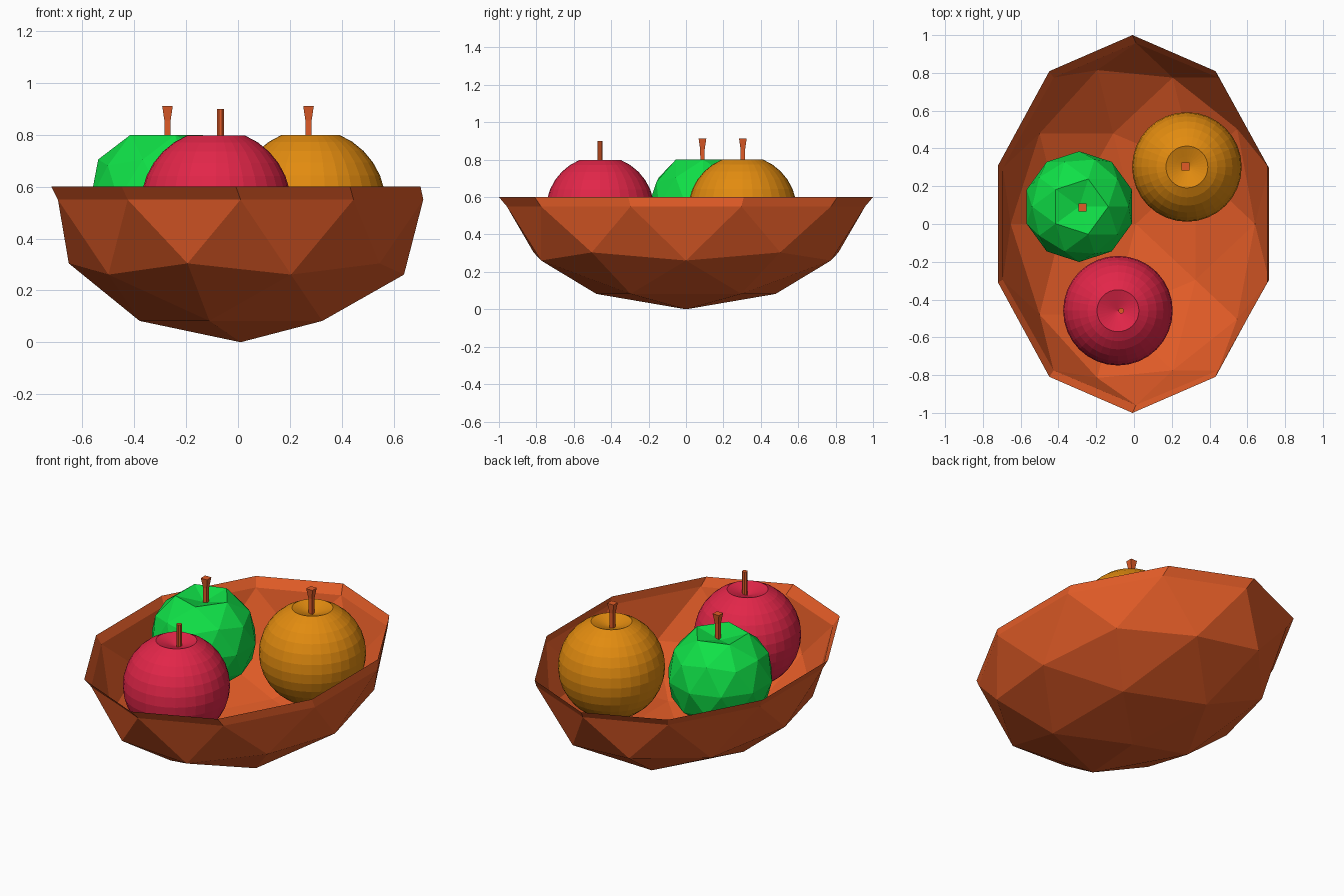
import bpy, bmesh, math
from mathutils import Vector

if "Cube" in bpy.data.objects:
    bpy.data.objects.remove(bpy.data.objects["Cube"])


def material(name, rgb):
    m = bpy.data.materials.new(name)
    m.diffuse_color = (*rgb, 1)
    m.use_nodes = True
    m.node_tree.nodes["Principled BSDF"].inputs["Base Color"].default_value = m.diffuse_color
    return m


WOOD = material("warm_brown", (0.75, 0.105, 0.02))
RED = material("apple_red", (0.76, 0.019, 0.066))
GREEN = material("apple_green", (0.005, 0.75, 0.063))
ORANGE = material("golden_orange", (0.76, 0.26, 0.005))


def finish(bm, name, mat):
    bmesh.ops.recalc_face_normals(bm, faces=bm.faces[:])
    me = bpy.data.meshes.new(name)
    bm.to_mesh(me)
    bm.free()
    me.materials.append(mat)
    ob = bpy.data.objects.new(name, me)
    bpy.context.collection.objects.link(ob)
    return ob


# Bowl: lower half of a faceted ball, open at the top, with a flared lip
def make_bowl():
    bm = bmesh.new()
    bmesh.ops.create_icosphere(bm, subdivisions=2, radius=1)
    bmesh.ops.delete(bm, geom=[v for v in bm.verts if v.co.z > 0.01], context='VERTS')
    edges = [e for e in bm.edges if e.is_boundary]
    ext = bmesh.ops.extrude_edge_only(bm, edges=edges)["geom"]
    lip = {g for g in ext if isinstance(g, bmesh.types.BMVert)}
    for v in bm.verts:
        x, y, z = v.co
        if v in lip:
            v.co = (x * 0.749 - 0.008, y, 0.60)
        else:
            v.co = (x * 0.741 + 0.01, y * 0.958, 0.55 + z * 0.55)
    finish(bm, "bowl", WOOD)


# Fruit: ball with the crown pushed inwards around the stem
def make_fruit(name, mat, centre, radius, faceted):
    bm = bmesh.new()
    if faceted:
        bmesh.ops.create_icosphere(bm, subdivisions=2, radius=radius)
    else:
        bmesh.ops.create_uvsphere(bm, u_segments=32, v_segments=16, radius=radius)
    for v in bm.verts:
        r = math.hypot(v.co.x, v.co.y)
        if v.co.z > 0 and r < radius * 0.3:
            v.co.z = 0.76 - centre[2] + 0.35 * r
        v.co += Vector(centre)
    finish(bm, name, mat)


# Stem: stacked rings given as (radius, height)
def make_stem(name, x, y, sides, profile):
    bm = bmesh.new()
    rings = []
    for r, z in profile:
        rings.append([bm.verts.new((x + r * math.cos((i + 0.5) * math.tau / sides),
                                    y + r * math.sin((i + 0.5) * math.tau / sides), z))
                      for i in range(sides)])
    for a, b in zip(rings, rings[1:]):
        for i in range(sides):
            j = (i + 1) % sides
            bm.faces.new((a[i], a[j], b[j], b[i]))
    bm.faces.new(rings[0][::-1])
    bm.faces.new(rings[-1])
    finish(bm, name, WOOD)


make_bowl()
make_fruit("red_fruit", RED, (-0.085, -0.459, 0.53), 0.29, False)
make_fruit("orange_fruit", ORANGE, (0.28, 0.302, 0.532), 0.29, False)
make_fruit("green_fruit", GREEN, (-0.29, 0.092, 0.551), 0.293, True)

flared = [(0.016, 0.74), (0.017, 0.855), (0.029, 0.912)]
make_stem("red_stem", -0.067, -0.459, 8, [(0.015, 0.74), (0.015, 0.90)])
make_stem("orange_stem", 0.272, 0.304, 4, flared)
make_stem("green_stem", -0.272, 0.088, 4, flared)
